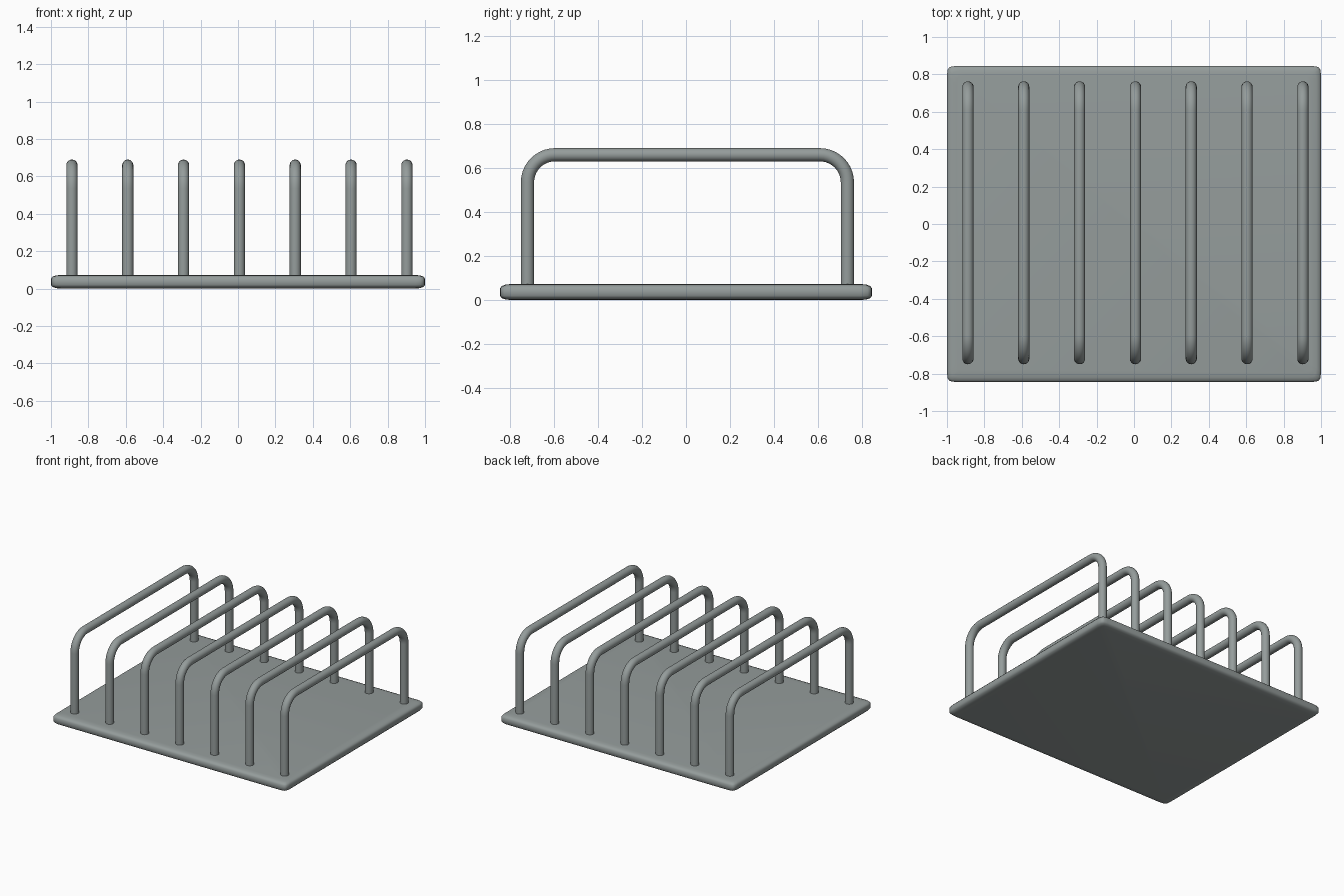
import bpy, bmesh
from math import sin, cos, pi
from mathutils import Vector

if "Cube" in bpy.data.objects:
    bpy.data.objects.remove(bpy.data.objects["Cube"], do_unlink=True)

grey = bpy.data.materials.new("brushed_grey")
grey.use_nodes = True
colour = (0.30, 0.335, 0.33, 1)
grey.diffuse_color = colour
grey.node_tree.nodes["Principled BSDF"].inputs["Base Color"].default_value = colour


def finish(name, bm, angle):
    bmesh.ops.recalc_face_normals(bm, faces=bm.faces)
    mesh = bpy.data.meshes.new(name)
    bm.to_mesh(mesh)
    bm.free()
    obj = bpy.data.objects.new(name, mesh)
    bpy.context.collection.objects.link(obj)
    mesh.materials.append(grey)
    bpy.ops.object.select_all(action='DESELECT')
    obj.select_set(True)
    bpy.context.view_layer.objects.active = obj
    bpy.ops.object.shade_smooth_by_angle(angle=angle)
    return obj


def loft(bm, rings):
    loops = [[bm.verts.new(p) for p in ring] for ring in rings]
    n = len(loops[0])
    for a, b in zip(loops, loops[1:]):
        for i in range(n):
            j = (i + 1) % n
            bm.faces.new((a[i], a[j], b[j], b[i]))
    bm.faces.new(loops[0][::-1])
    bm.faces.new(loops[-1])


# Base plate: soft-edged slab with gently tapered corners
def plate_ring(inset, z):
    w, d = 1 - inset, 0.845 - inset
    corner = [(w, d - 0.05), (w - 0.004, d - 0.02), (w - 0.012, d - 0.008),
              (w - 0.025, d - 0.003), (w - 0.05, d)]
    pts = []
    for sx, sy in ((1, 1), (-1, 1), (-1, -1), (1, -1)):
        part = [(sx * x, sy * y, z) for x, y in corner]
        pts += part if sx * sy > 0 else part[::-1]
    return pts


profile = [(0.05, 0), (0.025, 0.003), (0.008, 0.009), (0, 0.02)]
top = 0.073
rings = [plate_ring(i, z) for i, z in profile]
rings += [plate_ring(i, top - z) for i, z in reversed(profile)]
bm = bmesh.new()
loft(bm, rings)
finish("base_plate", bm, pi / 3)


# Divider hoops: round bar bent over two rounded corners
TUBE, BEND, SIDES, STEPS = 0.03, 0.125, 20, 10
FRONT, BACK, HIGH = -0.72, 0.733, 0.66


def hoop_path():
    """Centre line as (y, z, direction angle) from front foot to back foot."""
    path = [(FRONT, 0.04, pi / 2)]
    for k in range(STEPS + 1):
        a = pi - k / STEPS * pi / 2
        path.append((FRONT + BEND + BEND * cos(a), HIGH - BEND + BEND * sin(a), a - pi / 2))
    for k in range(STEPS + 1):
        a = pi / 2 - k / STEPS * pi / 2
        path.append((BACK - BEND + BEND * cos(a), HIGH - BEND + BEND * sin(a), a - pi / 2))
    path.append((BACK, 0.04, -pi / 2))
    return path


for n in range(7):
    x = -0.888 + n * 0.2985
    bm = bmesh.new()
    rings = []
    for y, z, a in hoop_path():
        side = Vector((0, -sin(a), cos(a)))
        across = Vector((1, 0, 0))
        rings.append([Vector((x, y, z)) + TUBE * (across * cos(t) + side * sin(t))
                      for t in (2 * pi * i / SIDES for i in range(SIDES))])
    loft(bm, rings)
    finish(f"divider_hoop_{n + 1}", bm, pi / 4)
